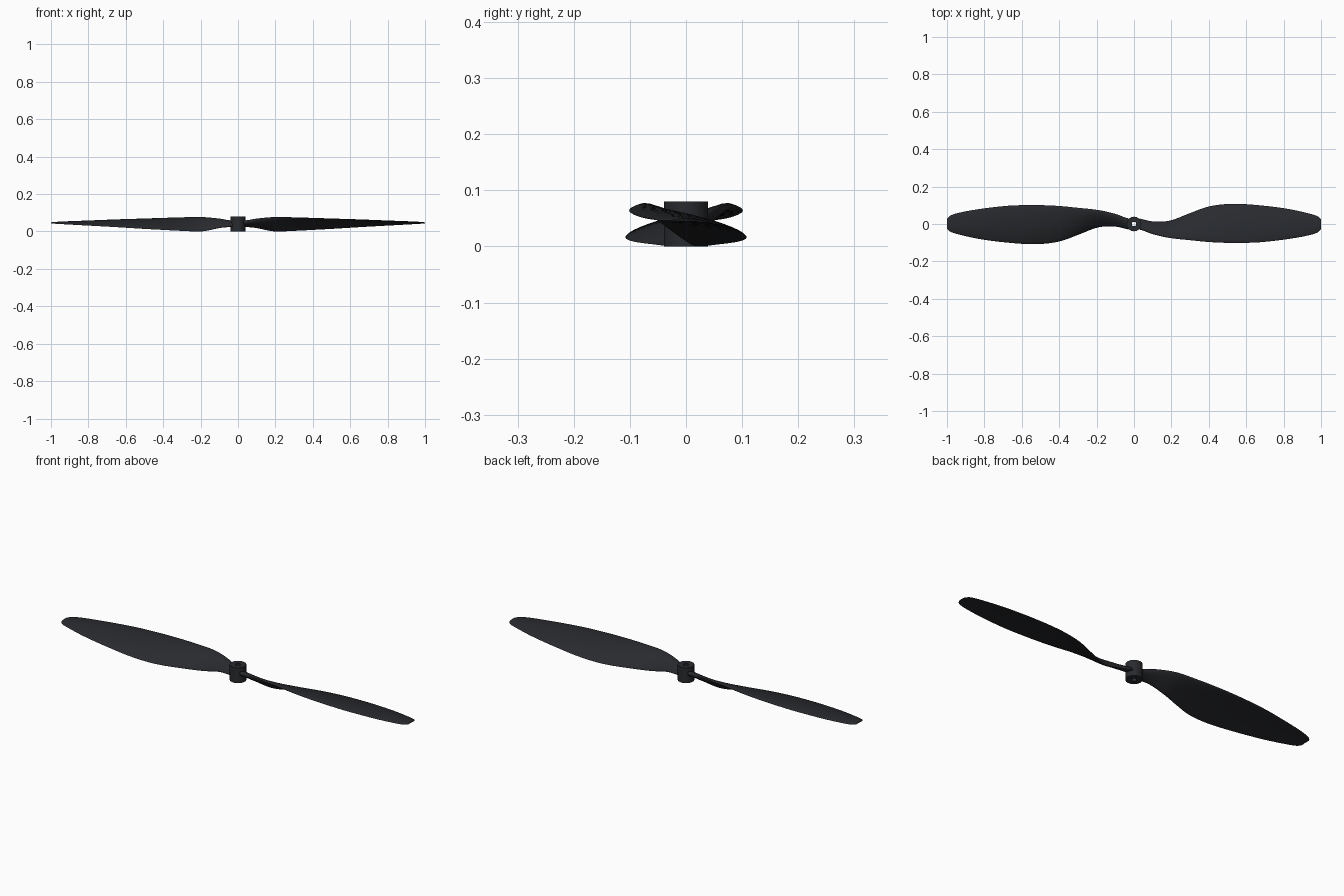
import bpy, bmesh, math
from mathutils import Vector

if "Cube" in bpy.data.objects:
    bpy.data.objects.remove(bpy.data.objects["Cube"])

mat = bpy.data.materials.new("black_plastic")
mat.diffuse_color = (0.022, 0.023, 0.027, 1)
mat.use_nodes = True
mat.node_tree.nodes["Principled BSDF"].inputs["Base Color"].default_value = mat.diffuse_color

# Blade stations: x, high edge (y, z), low edge (y, z), thickness
STATIONS = [
    (0.00, -0.024, 0.048, 0.036, 0.034, 0.026),
    (0.04, -0.032, 0.054, 0.027, 0.028, 0.025),
    (0.10, -0.053, 0.067, 0.014, 0.020, 0.024),
    (0.19, -0.073, 0.077, 0.019, 0.003, 0.022),
    (0.30, -0.085, 0.077, 0.060, 0.007, 0.020),
    (0.40, -0.095, 0.074, 0.095, 0.013, 0.018),
    (0.52, -0.100, 0.070, 0.109, 0.020, 0.016),
    (0.67, -0.097, 0.064, 0.101, 0.029, 0.013),
    (0.83, -0.079, 0.056, 0.080, 0.037, 0.010),
    (0.94, -0.059, 0.051, 0.055, 0.042, 0.007),
    (0.985, -0.043, 0.048, 0.040, 0.044, 0.005),
    (1.00, -0.027, 0.047, 0.024, 0.045, 0.003),
]


def smooth_stations(rows, steps):
    """Catmull-Rom through the stations."""
    out = []
    for i in range(len(rows) - 1):
        p = [rows[max(0, min(len(rows) - 1, i + k))] for k in (-1, 0, 1, 2)]
        for s in range(steps):
            t = s / steps
            h = (2*t**3 - 3*t**2 + 1, t**3 - 2*t**2 + t, -2*t**3 + 3*t**2, t**3 - t**2)
            row = []
            dx = p[2][0] - p[1][0]
            s1 = dx / (p[2][0] - p[0][0])
            s2 = dx / (p[3][0] - p[1][0])
            for a, b, c, d in zip(*p):
                row.append(h[0]*b + h[1]*(c - a)*s1 + h[2]*c + h[3]*(d - b)*s2)
            out.append(row)
    return out + [rows[-1]]


def section(x, y0, z0, y1, z1, th, n=12):
    """Cambered airfoil loop between the two edges."""
    a, b = Vector((x, y0, z0)), Vector((x, y1, z1))
    chord = b - a
    up = Vector((0, -chord.z, chord.y)).normalized()
    camber = 0.045 * chord.length * min(1, x / 0.25)
    pts = []
    for k in range(2 * n):
        ang = math.pi * k / n
        u = (1 - math.cos(ang)) / 2
        half = th / 2 * math.sin(ang) * (1.15 - 0.3 * u)
        pts.append(a + chord * u + up * (half + camber * 4 * u * (1 - u) - camber * 0.5))
    return pts


def finish(bm, name):
    bmesh.ops.recalc_face_normals(bm, faces=bm.faces)
    me = bpy.data.meshes.new(name)
    bm.to_mesh(me)
    bm.free()
    me.materials.append(mat)
    ob = bpy.data.objects.new(name, me)
    bpy.context.collection.objects.link(ob)
    bpy.ops.object.select_all(action='DESELECT')
    ob.select_set(True)
    bpy.context.view_layer.objects.active = ob
    bpy.ops.object.shade_smooth_by_angle(angle=math.radians(40))
    return ob


def loft(bm, loops, closed=False):
    rings = [[bm.verts.new(p) for p in lp] for lp in loops]
    pairs = list(zip(rings, rings[1:])) + ([(rings[-1], rings[0])] if closed else [])
    for r, s in pairs:
        for i in range(len(r)):
            j = (i + 1) % len(r)
            bm.faces.new((r[i], r[j], s[j], s[i]))
    return rings


# Two blades, the second turned half way round the shaft; roots start in the hub wall
rows = [r for r in smooth_stations(STATIONS, 4) if r[0] > 0.025]
for name, turn in (("right_blade", 0), ("left_blade", math.pi)):
    bm = bmesh.new()
    rings = loft(bm, [section(*r) for r in rows])
    bm.faces.new(rings[0])
    bm.faces.new(rings[-1])
    finish(bm, name).rotation_euler.z = turn

# Hub: turned ring profile with shaft bore
profile = [(0.039, 0.0), (0.039, 0.08), (0.012, 0.08), (0.012, 0.0)]
bm = bmesh.new()
N = 48
loft(bm, [[(r * math.cos(2*math.pi*i/N), r * math.sin(2*math.pi*i/N), z) for i in range(N)]
          for r, z in profile], closed=True)
finish(bm, "hub")
